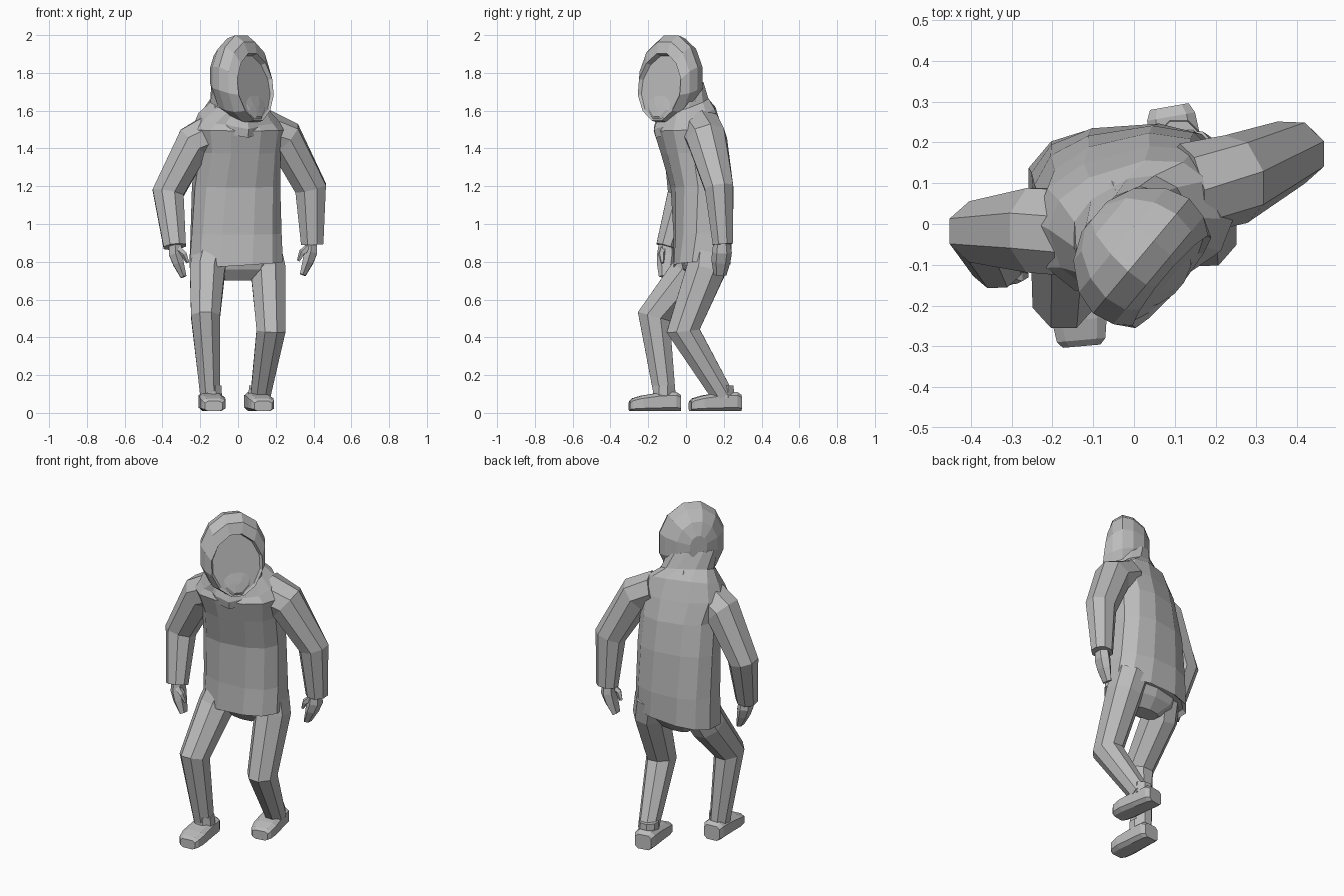
import bpy, bmesh
from math import sin, cos, pi, radians
from mathutils import Vector, Matrix

cube = bpy.data.objects.get("Cube")
if cube:
    bpy.data.objects.remove(cube)

grey = bpy.data.materials.new("plain_grey")
grey.use_nodes = True
shade = (0.5, 0.5, 0.5, 1)
grey.diffuse_color = shade
grey.node_tree.nodes["Principled BSDF"].inputs["Base Color"].default_value = shade


def ring(centre, u, v, a, b, sides=8, square=1.0):
    """Closed section; square below 1 is boxier, above 1 more pointed."""
    pts = []
    for i in range(sides):
        t = 2 * pi * (i + 0.5) / sides
        c, s = cos(t), sin(t)
        c = abs(c) ** square * (1 if c > 0 else -1)
        s = abs(s) ** square * (1 if s > 0 else -1)
        pts.append(Vector(centre) + u * a * c + v * b * s)
    return pts


def loft(name, rings):
    """Skin a row of sections with flat quads and close the ends."""
    bm = bmesh.new()
    rows = [[bm.verts.new(p) for p in r] for r in rings]
    n = len(rows[0])
    for low, high in zip(rows, rows[1:]):
        for i in range(n):
            j = (i + 1) % n
            bm.faces.new((low[i], low[j], high[j], high[i]))
    bm.faces.new(rows[0])
    bm.faces.new(rows[-1])
    bmesh.ops.recalc_face_normals(bm, faces=bm.faces)
    mesh = bpy.data.meshes.new(name)
    bm.to_mesh(mesh)
    bm.free()
    mesh.materials.append(grey)
    obj = bpy.data.objects.new(name, mesh)
    bpy.context.collection.objects.link(obj)


def limb(name, path, sizes, sides=8):
    """Tube along a path; sizes are half width and half depth at each point."""
    pts = [Vector(p) for p in path]
    rings = []
    for i, p in enumerate(pts):
        before = (p - pts[i - 1]).normalized() if i else Vector()
        after = (pts[i + 1] - p).normalized() if i + 1 < len(pts) else Vector()
        t = (before + after).normalized()
        u = Vector((1, 0, 0))
        u = (u - t * u.dot(t)).normalized()
        rings.append(ring(p, u, t.cross(u), *sizes[i], sides))
    loft(name, rings)


X, Y, up = Vector((1, 0, 0)), Vector((0, 1, 0)), Vector((0, 0, 1))

# Jacket body: x, y, z, half width, half depth, twist in degrees
body = [
    (-0.01, 0.085, 0.785, 0.255, 0.155, 0),
    (-0.01, 0.09, 0.95, 0.245, 0.155, 4),
    (-0.01, 0.08, 1.2, 0.235, 0.155, 9),
    (0.00, 0.045, 1.38, 0.225, 0.17, 13),
    (0.00, 0.01, 1.5, 0.245, 0.17, 15),
    (0.00, 0.00, 1.57, 0.21, 0.145, 17),
    (0.00, -0.02, 1.63, 0.15, 0.125, 30),
    (0.00, -0.05, 1.72, 0.145, 0.12, 45),
]
sections = []
for x, y, z, a, b, twist in body:
    m = Matrix.Rotation(radians(twist), 3, 'Z')
    lean = 0.35 if z > 1.55 else 0.04
    u = m @ Vector((1, 0, 0.06 if z < 0.9 else 0))
    v = m @ Vector((0, 1, lean))
    sections.append(ring((x, y, z), u, v, a, b, 12, 0.8))
# Turned-in hem
x, y, z, a, b, twist = body[0]
hem = ring((x, y, z + 0.02), Vector((1, 0, 0.06)), Vector((0, 1, 0.04)), a - 0.02, b - 0.02, 12, 0.8)
loft("jacket", [hem] + sections)

# Hood and face, turned to the model's left
turn = radians(50)
forward = Vector((sin(turn), -cos(turn), 0))
side = Vector((cos(turn), sin(turn), 0))
head = Vector((0.01, -0.072, 0))


def head_ring(offset, z, a, b, tilt=0.0, point=1.0):
    return ring(head + forward * offset + up * z, side, up - forward * tilt, a, b, 12, point)


shell = [(-0.14, 1.79, 0.05, 0.07), (-0.11, 1.785, 0.12, 0.15),
         (-0.05, 1.775, 0.172, 0.215), (0.01, 1.77, 0.19, 0.237),
         (0.065, 1.75, 0.178, 0.222)]
rim = [(0.108, 1.725, 0.15, 0.185, 0.12, 1.1), (0.09, 1.725, 0.138, 0.172, 0.2, 1.1)]
loft("hood", [head_ring(*r) for r in shell + rim])
loft("face", [head_ring(*r) for r in
              [(0.07, 1.715, 0.138, 0.175, 0.3, 1.1), (0.09, 1.69, 0.085, 0.125, 0.35, 1.1),
               (0.102, 1.67, 0.035, 0.055, 0.35, 1.1)]])

# Pointed collar under the chin
m = Matrix.Rotation(radians(22), 3, 'Z')
loft("collar", [ring((0.0, -0.03, z), m @ X, m @ Vector((0, 1, 0.45)), a, b, 10, 1.25)
                for z, a, b in ((1.52, 0.16, 0.14), (1.57, 0.165, 0.15), (1.64, 0.15, 0.12))])

# Sleeves
sleeve = [(0.11, 0.115), (0.105, 0.112), (0.09, 0.082), (0.064, 0.058)]
limb("right_sleeve", [(-0.12, -0.02, 1.49), (-0.235, -0.015, 1.43),
                      (-0.37, -0.02, 1.165), (-0.335, -0.105, 0.88)], sleeve)
limb("left_sleeve", [(0.13, 0.085, 1.5), (0.25, 0.11, 1.45),
                     (0.385, 0.175, 1.19), (0.393, 0.195, 0.893)], sleeve)

# Hands: palm with curled fingers, plus a thumb
for name, wrist, way in (("right", Vector((-0.335, -0.1, 0.9)), 1),
                         ("left", Vector((0.39, 0.19, 0.91)), -1)):
    def at(dx, dy, dz):
        return wrist + Vector((dx * way, dy, dz))
    limb(name + "_hand", [at(0, 0, 0.03), at(0.005, 0, -0.06), at(0.02, -0.005, -0.11), at(0.047, -0.01, -0.18)],
         [(0.034, 0.038), (0.04, 0.053), (0.033, 0.05), (0.018, 0.034)], 6)
    limb(name + "_thumb", [at(0.01, -0.02, -0.03), at(0.05, -0.03, -0.06), at(0.07, -0.025, -0.105)],
         [(0.022, 0.022), (0.018, 0.018), (0.009, 0.009)], 5)

# Trousers
leg = [(0.105, 0.115), (0.1, 0.112), (0.083, 0.095), (0.056, 0.062)]
limb("right_leg", [(-0.13, 0.08, 0.87), (-0.163, 0.02, 0.745), (-0.172, -0.17, 0.51), (-0.148, -0.112, 0.09)], leg)
limb("left_leg", [(0.13, 0.12, 0.87), (0.16, 0.105, 0.755), (0.175, -0.015, 0.435), (0.118, 0.195, 0.09)], leg)
loft("hips", [ring((0, 0.085, z), X, Y, a, b, 10, 0.8) for z, a, b in
              ((0.70, 0.09, 0.05), (0.76, 0.18, 0.1), (0.86, 0.22, 0.13))])

# Shoes: sections from heel to toe as distance, half width, height
shoe = [(0.135, 0.05, 0.09), (0.11, 0.062, 0.105), (0.02, 0.066, 0.1),
        (-0.07, 0.07, 0.085), (-0.12, 0.062, 0.07), (-0.135, 0.048, 0.055)]
for name, x, y, yaw in (("right", -0.14, -0.165, 5), ("left", 0.11, 0.155, 10)):
    m = Matrix.Rotation(radians(yaw), 3, 'Z')
    rows = []
    for d, w, h in shoe:
        c = Vector((x, y, 0.008 + h / 2)) + m @ Vector((0, d, 0))
        rows.append(ring(c, m @ X, up, w, h / 2, 8, 0.5))
    loft(name + "_shoe", rows)
    # Shoe ankle
    cuff = Vector((x, y + 0.045, 0))
    loft(name + "_shoe_cuff", [ring(cuff + up * z, X, Y, a, a, 8) for z, a in
                               ((0.08, 0.06), (0.145, 0.056))])
